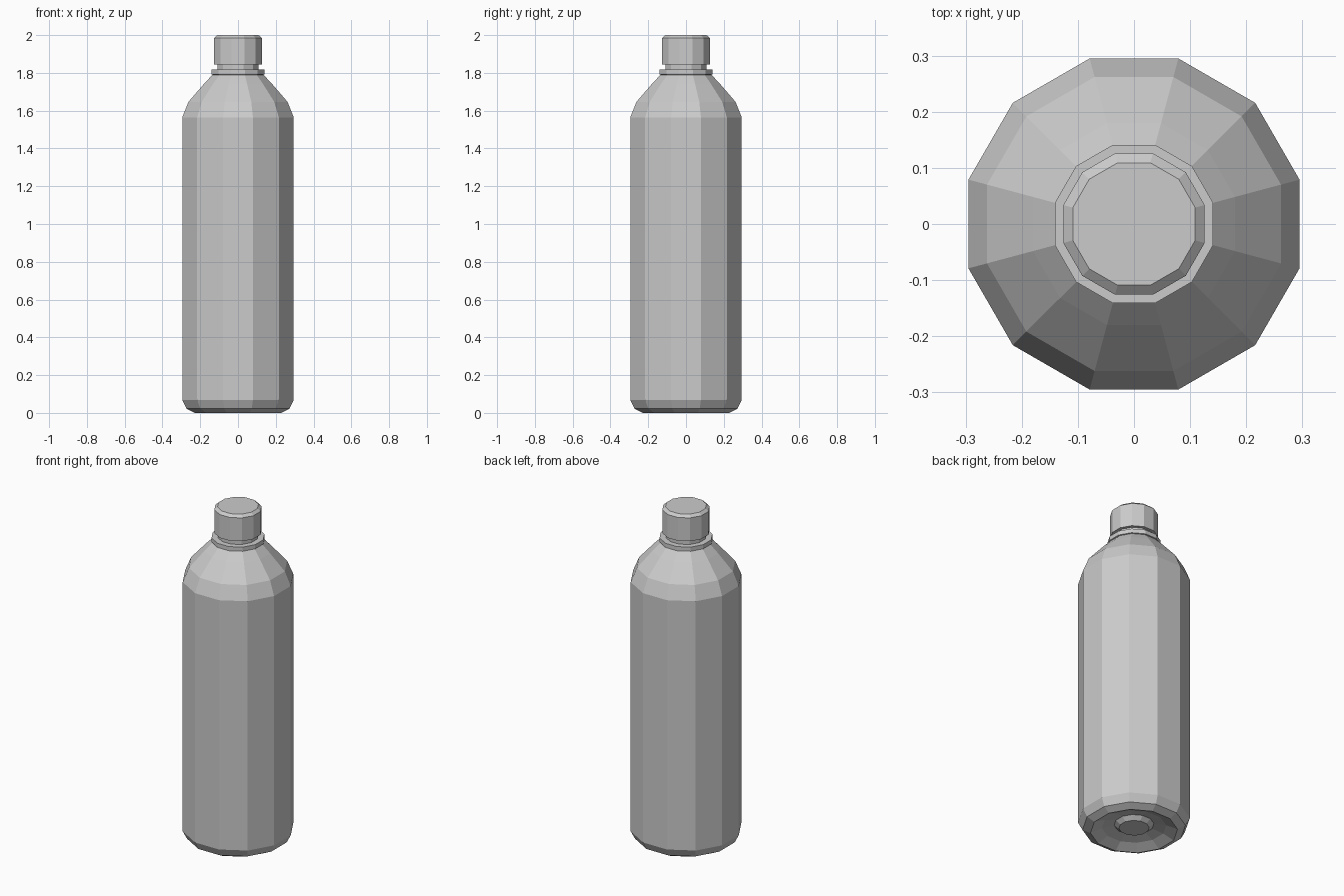
import bpy, bmesh, math

default = bpy.data.objects.get("Cube")
if default:
    bpy.data.objects.remove(default, do_unlink=True)

SIDES = 12
STEP = 2 * math.pi / SIDES

grey = bpy.data.materials.new("light grey")
grey.use_nodes = True
colour = (0.6, 0.6, 0.6, 1)
grey.diffuse_color = colour
grey.node_tree.nodes["Principled BSDF"].inputs["Base Color"].default_value = colour


def lathe(name, profile):
    """Turn a bottom-to-top profile of (flat radius, height) into a closed faceted solid."""
    bm = bmesh.new()
    rings = []
    for flat_radius, z in profile:
        r = flat_radius / math.cos(STEP / 2)
        rings.append([bm.verts.new((r * math.cos((i + 0.5) * STEP),
                                    r * math.sin((i + 0.5) * STEP), z))
                      for i in range(SIDES)])
    for low, high in zip(rings, rings[1:]):
        for i in range(SIDES):
            j = (i + 1) % SIDES
            bm.faces.new((low[i], low[j], high[j], high[i]))
    bm.faces.new(rings[0][::-1])
    bm.faces.new(rings[-1])
    bmesh.ops.recalc_face_normals(bm, faces=bm.faces[:])
    mesh = bpy.data.meshes.new(name)
    bm.to_mesh(mesh)
    bm.free()
    mesh.materials.append(grey)
    obj = bpy.data.objects.new(name, mesh)
    bpy.context.collection.objects.link(obj)
    return obj


# Bottle: hollowed base with a central bump, straight wall, shoulder, collar, neck
base = [(0.08, 0.02), (0.105, 0.042), (0.17, 0.028), (0.23, 0)]
wall = [(0.272, 0.022), (0.295, 0.068), (0.295, 1.565)]
shoulder = [(0.262, 1.647), (0.18, 1.742), (0.135, 1.79)]
collar = [(0.141, 1.792), (0.141, 1.817)]
neck = [(0.108, 1.817), (0.108, 1.9)]
lathe("bottle", base + wall + shoulder + collar + neck)

# Screw cap with a bevelled top edge
lathe("cap", [(0.126, 1.845), (0.126, 1.985), (0.109, 2)])
